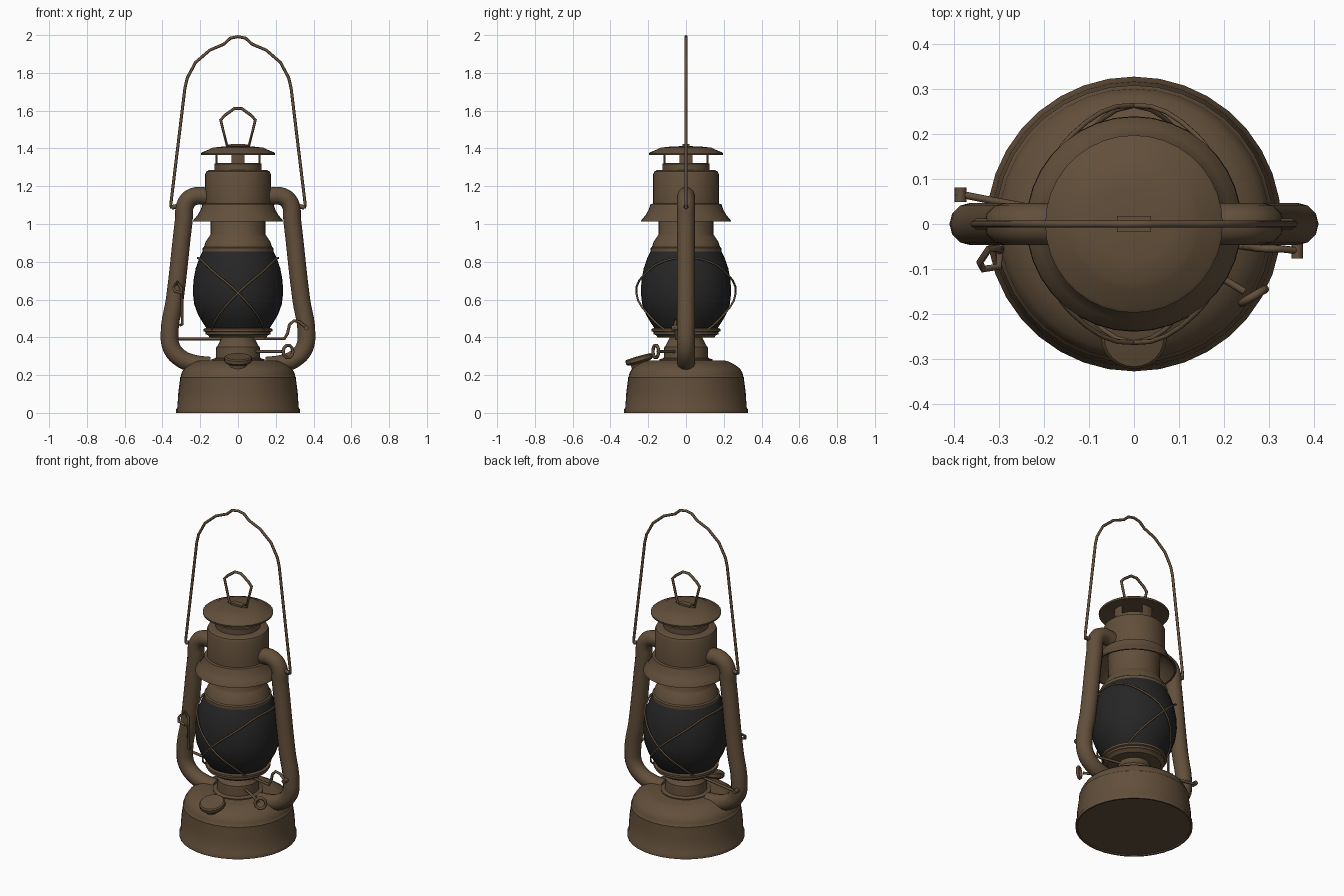
import bpy, bmesh, math
from mathutils import Matrix, Vector

if "Cube" in bpy.data.objects:
    bpy.data.objects.remove(bpy.data.objects["Cube"])


def material(name, rgb):
    m = bpy.data.materials.new(name)
    m.diffuse_color = (*rgb, 1)
    m.use_nodes = True
    m.node_tree.nodes["Principled BSDF"].inputs["Base Color"].default_value = m.diffuse_color
    return m


BROWN = material("aged_brown_metal", (0.122, 0.078, 0.043))
BLACK = material("dark_glass", (0.019, 0.019, 0.020))


def finish(obj, mat, angle=35):
    obj.data.materials.clear()
    obj.data.materials.append(mat)
    bpy.ops.object.select_all(action='DESELECT')
    obj.select_set(True)
    bpy.context.view_layer.objects.active = obj
    bpy.ops.object.shade_smooth_by_angle(angle=math.radians(angle))
    return obj


def add_mesh(name, bm, mat, angle=35):
    bmesh.ops.remove_doubles(bm, verts=bm.verts, dist=1e-5)
    bmesh.ops.recalc_face_normals(bm, faces=bm.faces)
    me = bpy.data.meshes.new(name)
    bm.to_mesh(me)
    bm.free()
    obj = bpy.data.objects.new(name, me)
    bpy.context.collection.objects.link(obj)
    return finish(obj, mat, angle)


def lathe(name, profile, mat=BROWN, n=36, matrix=None, angle=35):
    """Spin a list of (radius, z) around the z axis."""
    bm = bmesh.new()
    rings = [[bm.verts.new((r * math.cos(2 * math.pi * i / n),
                            r * math.sin(2 * math.pi * i / n), z)) for i in range(n)]
             for r, z in profile]
    for a, b in zip(rings, rings[1:]):
        for i in range(n):
            j = (i + 1) % n
            bm.faces.new((a[i], a[j], b[j], b[i]))
    if matrix:
        bm.transform(matrix)
    return add_mesh(name, bm, mat, angle)


def wire(name, pts, radius, smooth=False, closed=False, res=4, sides=2):
    """Round tube along a path, straight or rounded, turned into a mesh."""
    cu = bpy.data.curves.new(name, 'CURVE')
    cu.dimensions = '3D'
    cu.bevel_depth, cu.bevel_resolution = radius, sides
    cu.use_fill_caps, cu.resolution_u = True, res
    sp = cu.splines.new('BEZIER' if smooth else 'POLY')
    if smooth:
        sp.bezier_points.add(len(pts) - 1)
        for bp, p in zip(sp.bezier_points, pts):
            bp.co = p
            bp.handle_left_type = bp.handle_right_type = 'AUTO'
    else:
        sp.points.add(len(pts) - 1)
        for bp, p in zip(sp.points, pts):
            bp.co = (*p, 1)
    sp.use_cyclic_u = closed
    tmp = bpy.data.objects.new(name + "_path", cu)
    bpy.context.collection.objects.link(tmp)
    bpy.context.view_layer.update()
    dg = bpy.context.evaluated_depsgraph_get()
    me = bpy.data.meshes.new_from_object(tmp.evaluated_get(dg))
    bpy.data.objects.remove(tmp)
    obj = bpy.data.objects.new(name, me)
    bpy.context.collection.objects.link(obj)
    return finish(obj, BROWN, 50)


def box(name, centre, size):
    bm = bmesh.new()
    bmesh.ops.create_cube(bm, size=1)
    bm.transform(Matrix.Translation(centre) @ Matrix.Diagonal((*size, 1)))
    return add_mesh(name, bm, BROWN)


# Fuel tank
lathe("fuel_tank", [(0, 0.006), (0.315, 0.006), (0.318, 0), (0.327, 0), (0.327, 0.02),
                    (0.321, 0.03), (0.316, 0.11), (0.308, 0.17), (0.308, 0.188),
                    (0.302, 0.195), (0.300, 0.21), (0.285, 0.235), (0.255, 0.257),
                    (0.222, 0.273), (0.20, 0.278), (0, 0.278)])

# Burner neck and globe plate
lathe("burner_neck", [(0, 0.27), (0.14, 0.27), (0.14, 0.284), (0.118, 0.29), (0.115, 0.35),
                      (0.105, 0.36), (0.088, 0.395), (0.088, 0.41), (0, 0.41)])
lathe("globe_plate", [(0, 0.40), (0.15, 0.40), (0.16, 0.412), (0.172, 0.416), (0.172, 0.428),
                      (0.182, 0.432), (0.182, 0.445), (0.165, 0.45), (0, 0.45)])

# Glass globe
GLOBE = [(0.165, 0.445), (0.185, 0.475), (0.212, 0.52), (0.232, 0.575), (0.239, 0.635),
         (0.236, 0.70), (0.224, 0.765), (0.205, 0.82), (0.185, 0.862)]
lathe("glass_globe", [(0, 0.445)] + GLOBE + [(0, 0.862)], BLACK)

# Collar above the globe
lathe("globe_collar", [(0, 0.855), (0.188, 0.855), (0.188, 0.872), (0.18, 0.878), (0.172, 0.905),
                       (0.152, 0.935), (0.145, 0.945), (0.145, 1.10), (0, 1.10)])

# Flared hood and chimney body
lathe("hood", [(0.14, 1.10), (0.165, 1.09), (0.185, 1.06), (0.228, 1.013), (0.238, 1.013),
               (0.236, 1.022), (0.215, 1.045), (0.198, 1.075), (0.188, 1.105), (0.174, 1.108),
               (0.174, 1.262), (0.168, 1.277), (0.155, 1.285), (0.11, 1.287), (0, 1.287)])
lathe("vent_ring", [(0.108, 1.28), (0.125, 1.28), (0.125, 1.318), (0.119, 1.322),
                    (0.112, 1.318), (0.108, 1.28)])

# Four curved posts between chimney and cap
for k in range(4):
    bm = bmesh.new()
    mid, half, steps = k * math.pi / 2, math.asin(0.032 / 0.115), 4
    rows = []
    for i in range(steps + 1):
        a = mid - half + 2 * half * i / steps
        c, s = math.cos(a), math.sin(a)
        rows.append([bm.verts.new((r * c, r * s, z)) for r, z in
                     ((0.112, 1.30), (0.12, 1.30), (0.12, 1.385), (0.112, 1.385))])
    for a, b in zip(rows, rows[1:]):
        for i in range(4):
            bm.faces.new((a[i], a[(i + 1) % 4], b[(i + 1) % 4], b[i]))
    bm.faces.new(rows[0])
    bm.faces.new(rows[-1])
    add_mesh("vent_post", bm, BROWN)

# Cap with rolled rim
lathe("cap", [(0, 1.372), (0.13, 1.372), (0.18, 1.364), (0.195, 1.364), (0.197, 1.374),
              (0.19, 1.38), (0.145, 1.398), (0.135, 1.404), (0.08, 1.410), (0, 1.413)])

# Lifting ring and its strap
wire("cap_ring", [(-0.058, 0, 1.415), (-0.092, 0, 1.55), (-0.07, 0, 1.575), (-0.02, 0, 1.611),
                  (0.02, 0, 1.611), (0.07, 0, 1.575), (0.092, 0, 1.55), (0.058, 0, 1.415)],
     0.008, closed=True)
box("ring_strap", (0, 0, 1.414), (0.075, 0.035, 0.018))

# Side air tubes with handle lugs
for sx, side in ((-1, "left"), (1, "right")):
    path = [(0.15, 1.145), (0.235, 1.145), (0.275, 1.11), (0.287, 1.02), (0.335, 0.60),
            (0.362, 0.43), (0.352, 0.345), (0.305, 0.29), (0.23, 0.26), (0.15, 0.25)]
    wire(side + "_air_tube", [(sx * x, 0, z) for x, z in path], 0.047, True, res=5, sides=4)
    wire(side + "_handle_lug", [(sx * 0.29, 0, 1.10), (sx * 0.352, 0, 1.088)], 0.012)

# Carrying handle
half = [(0.335, 1.088), (0.355, 1.088), (0.355, 1.11), (0.281, 1.72), (0.268, 1.775),
        (0.225, 1.855), (0.15, 1.92), (0.075, 1.952), (0.04, 1.984), (0.0, 1.992)]
wire("carrying_handle", [(-x, 0, z) for x, z in half] +
     [(x, 0, z) for x, z in reversed(half[:-1])], 0.008)


# Wire guards crossing over the front and back of the globe
def globe_radius(z):
    for (r0, z0), (r1, z1) in zip(GLOBE, GLOBE[1:]):
        if z0 <= z <= z1:
            return r0 + (r1 - r0) * (z - z0) / (z1 - z0)
    return GLOBE[0][0]


keys = [(-142, 0.435), (-125, 0.49), (-90, 0.635), (-55, 0.755), (-28, 0.808), (0, 0.82),
        (28, 0.808), (55, 0.755), (90, 0.635), (125, 0.49), (142, 0.435)]
for sx, side in ((-1, "left"), (1, "right")):
    pts = []
    for deg, z in keys:
        a = math.radians(deg)
        r = globe_radius(z) + 0.008 + 0.016 * abs(math.sin(a)) ** 4
        pts.append((sx * r * math.cos(a), r * math.sin(a), z))
    wire(side + "_globe_guard", pts, 0.0055, True)

# Filler cap, tilted outwards on the tank shoulder
tilt = Matrix.Translation((0, -0.235, 0.235)) @ Matrix.Rotation(math.radians(16), 4, 'X')
lathe("filler_cap", [(0, 0), (0.05, 0), (0.05, 0.03), (0.066, 0.034), (0.073, 0.042),
                     (0.073, 0.06), (0.066, 0.066), (0, 0.068)], n=24, matrix=tilt)

# Wick adjuster: rod and ring-shaped key
start, end = Vector((0.08, -0.05, 0.325)), Vector((0.245, -0.15, 0.325))
wire("wick_rod", [start, end], 0.008)
u = Vector((0.5, -0.85, 0)).normalized()
v = Vector((0.85, 0.5, 0)).normalized()
ring = [Vector((0.265, -0.16, 0.325)) + v * (0.03 * math.cos(t * math.pi / 5))
        + Vector((0, 0, 0.034 * math.sin(t * math.pi / 5))) for t in range(10)]
wire("wick_key", ring, 0.009, closed=True)

# Globe lifting crank running under the plate
wire("lift_crank", [(-0.395, 0.068, 0.395), (-0.33, 0.055, 0.392), (0.245, -0.05, 0.392),
                    (0.262, -0.052, 0.42), (0.272, -0.054, 0.465), (0.295, -0.055, 0.488),
                    (0.325, -0.055, 0.482), (0.37, -0.06, 0.445)], 0.008)
for name, p in (("crank_nub_left", (-0.385, 0.065, 0.395)),
                ("crank_nub_right", (0.362, -0.06, 0.45))):
    wire(name, [(p[0], p[1] - 0.016, p[2]), (p[0], p[1] + 0.016, p[2])], 0.013)

# Lever with looped thumb grip beside the left tube
wire("lift_lever", [(-0.305, -0.03, 0.465), (-0.295, -0.055, 0.47), (-0.297, -0.06, 0.61),
                    (-0.30, -0.095, 0.635), (-0.335, -0.10, 0.645), (-0.342, -0.085, 0.665),
                    (-0.322, -0.055, 0.692), (-0.30, -0.055, 0.66), (-0.297, -0.06, 0.61)], 0.008)
